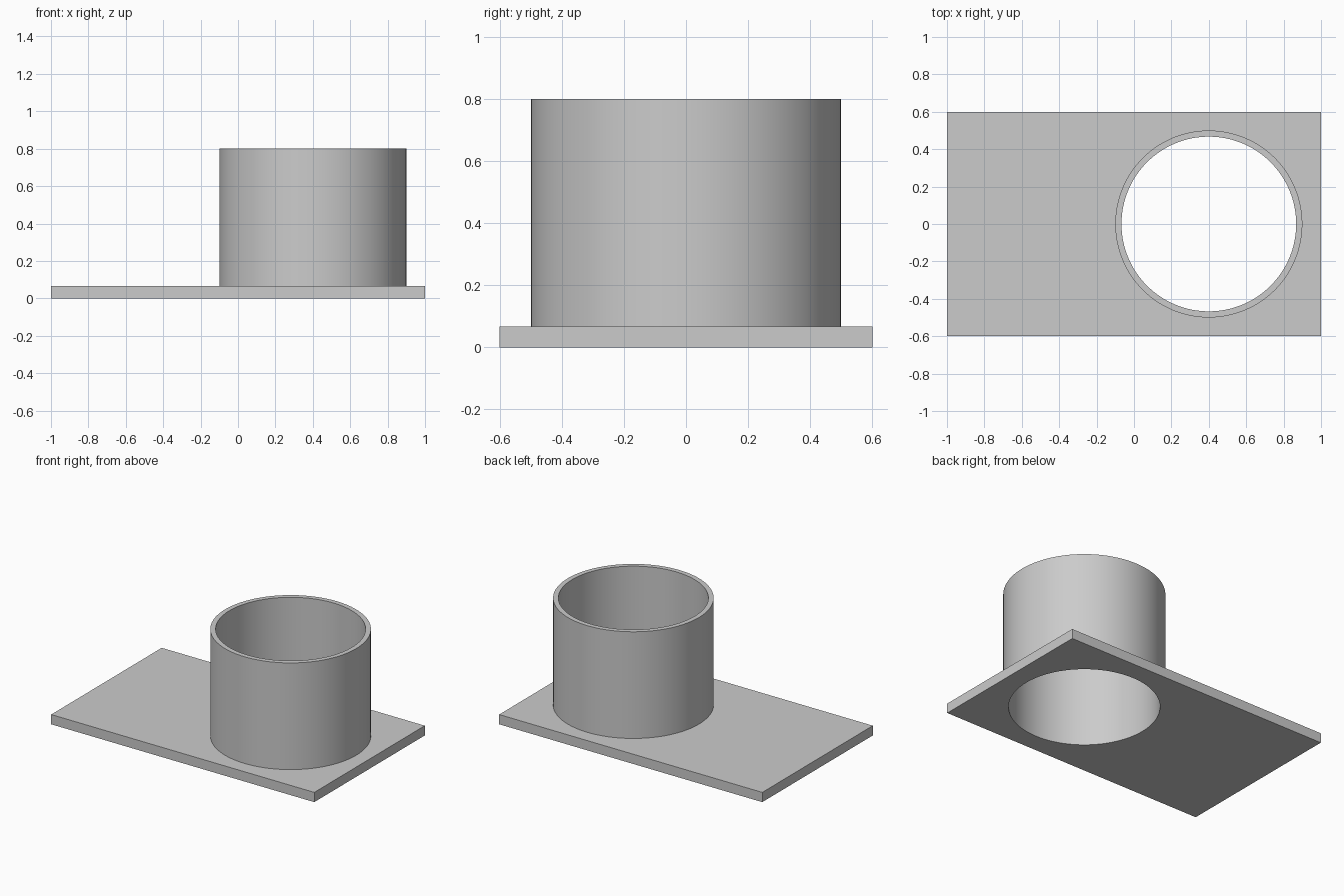
import bpy
import math

if "Cube" in bpy.data.objects:
    bpy.data.objects.remove(bpy.data.objects["Cube"], do_unlink=True)

LENGTH, WIDTH, THICKNESS = 2.0, 1.2, 0.067
HEIGHT, OUTER, INNER = 0.8, 0.5, 0.467
CENTRE_X = 0.4
SIDES = 128

grey = bpy.data.materials.new("plain grey")
grey.use_nodes = True
colour = (0.6, 0.6, 0.6, 1.0)
grey.diffuse_color = colour
grey.node_tree.nodes["Principled BSDF"].inputs["Base Color"].default_value = colour


def cylinder(name, radius, bottom, top):
    """Upright cylinder on the tube axis, spanning two heights."""
    bpy.ops.mesh.primitive_cylinder_add(
        vertices=SIDES, radius=radius, depth=top - bottom,
        location=(CENTRE_X, 0, (bottom + top) / 2))
    obj = bpy.context.object
    obj.name = name
    obj.data.materials.append(grey)
    return obj


def combine(target, tool, operation):
    """Apply a boolean and remove the tool object."""
    tool.hide_render = True
    mod = target.modifiers.new(operation.lower(), 'BOOLEAN')
    mod.operation = operation
    mod.solver = 'EXACT'
    mod.object = tool
    bpy.context.view_layer.objects.active = target
    bpy.ops.object.modifier_apply(modifier=mod.name)
    bpy.data.objects.remove(tool, do_unlink=True)


# Rectangular base plate
bpy.ops.mesh.primitive_cube_add(size=1, location=(0, 0, THICKNESS / 2))
plate = bpy.context.object
plate.name = "base_plate_with_tube"
plate.scale = (LENGTH, WIDTH, THICKNESS)
bpy.ops.object.transform_apply(location=True, rotation=False, scale=True)
plate.data.materials.append(grey)

# Upright tube fused to the plate, then bored right through
combine(plate, cylinder("tube_wall", OUTER, THICKNESS / 2, HEIGHT), 'UNION')
combine(plate, cylinder("bore_cutter", INNER, -0.1, HEIGHT + 0.1), 'DIFFERENCE')

# Smooth round walls with crisp rims
bpy.ops.object.select_all(action='DESELECT')
plate.select_set(True)
bpy.context.view_layer.objects.active = plate
bpy.ops.object.shade_smooth_by_angle(angle=math.radians(30))
